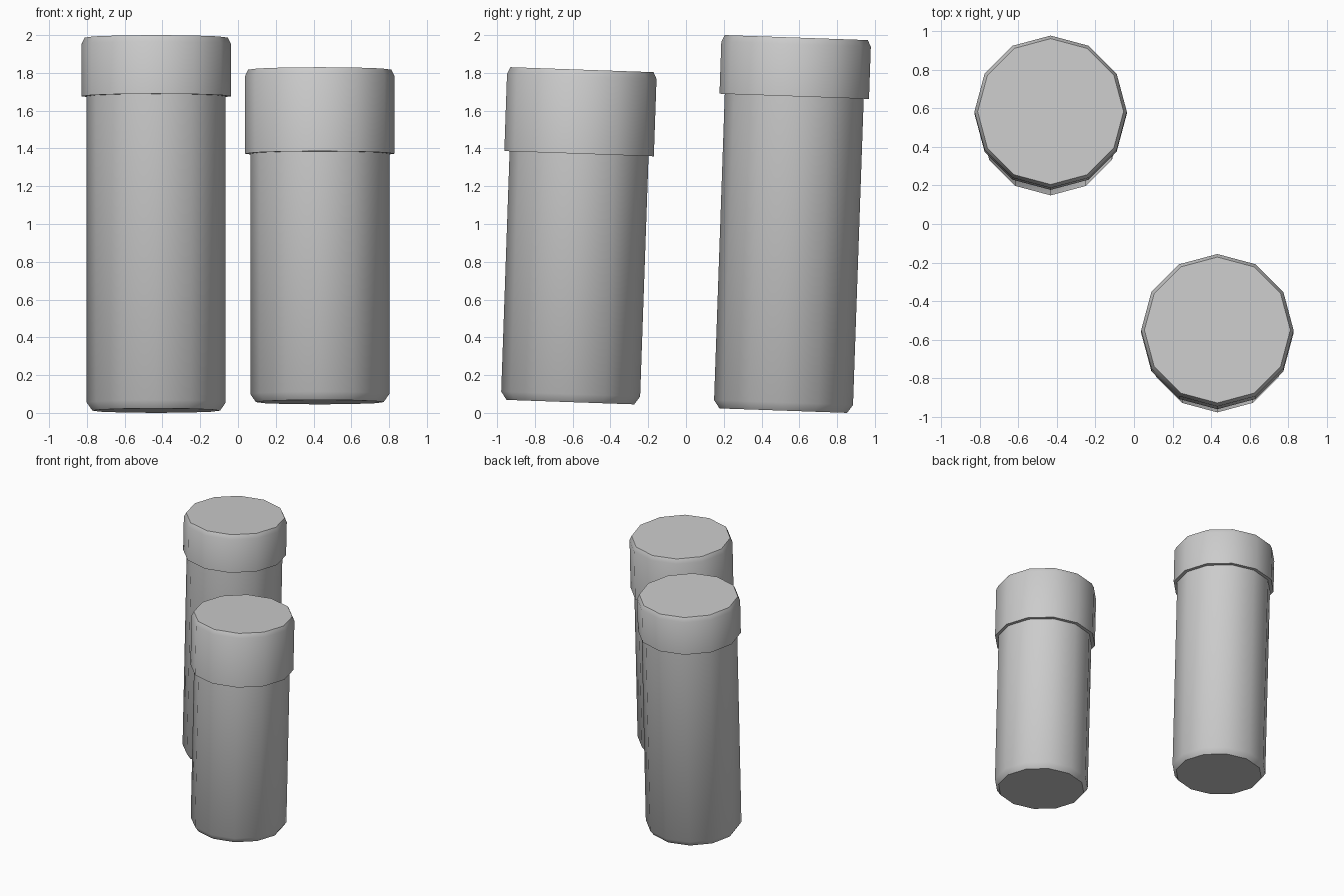
import bpy, bmesh, math
from mathutils import Matrix, Vector

if "Cube" in bpy.data.objects:
    bpy.data.objects.remove(bpy.data.objects["Cube"])

SIDES = 12
TILT = math.radians(-2)
BODY_R, CAP_R = 0.368, 0.396


def lathe(name, profile, base, close_first=False, close_last=False):
    """Spin (radius, height) points into a 12-sided shell, then tilt and place it."""
    bm = bmesh.new()
    rings = []
    for r, h in profile:
        rings.append([bm.verts.new((r * math.cos(2 * math.pi * i / SIDES),
                                    r * math.sin(2 * math.pi * i / SIDES), h))
                      for i in range(SIDES)])
    for low, high in zip(rings, rings[1:]):
        for i in range(SIDES):
            j = (i + 1) % SIDES
            bm.faces.new((low[i], low[j], high[j], high[i]))
    if close_first:
        bm.faces.new(rings[0][::-1])
    if close_last:
        bm.faces.new(rings[-1])
    bm.transform(Matrix.Translation(Vector(base)) @ Matrix.Rotation(TILT, 4, 'X'))
    mesh = bpy.data.meshes.new(name)
    bm.to_mesh(mesh)
    bm.free()
    obj = bpy.data.objects.new(name, mesh)
    bpy.context.collection.objects.link(obj)
    bpy.ops.object.select_all(action='DESELECT')
    obj.select_set(True)
    bpy.context.view_layer.objects.active = obj
    bpy.ops.object.shade_smooth_by_angle(angle=math.radians(40))
    return obj


def canister(label, base, length, cap_height):
    rim = length - cap_height
    # body with chamfered bottom edge
    lathe(label + "_body", [(BODY_R - 0.03, 0), (BODY_R, 0.043), (BODY_R, rim)],
          base, close_first=True)
    # wider cap with underside ledge and chamfered top edge
    lathe(label + "_cap", [(BODY_R, rim), (CAP_R, rim), (CAP_R, length - 0.035),
                           (CAP_R - 0.017, length)], base, close_last=True)


canister("tall_canister", (-0.433, 0.515, 0.012), 1.976, 0.311)
canister("short_canister", (0.433, -0.612, 0.057), 1.761, 0.445)
